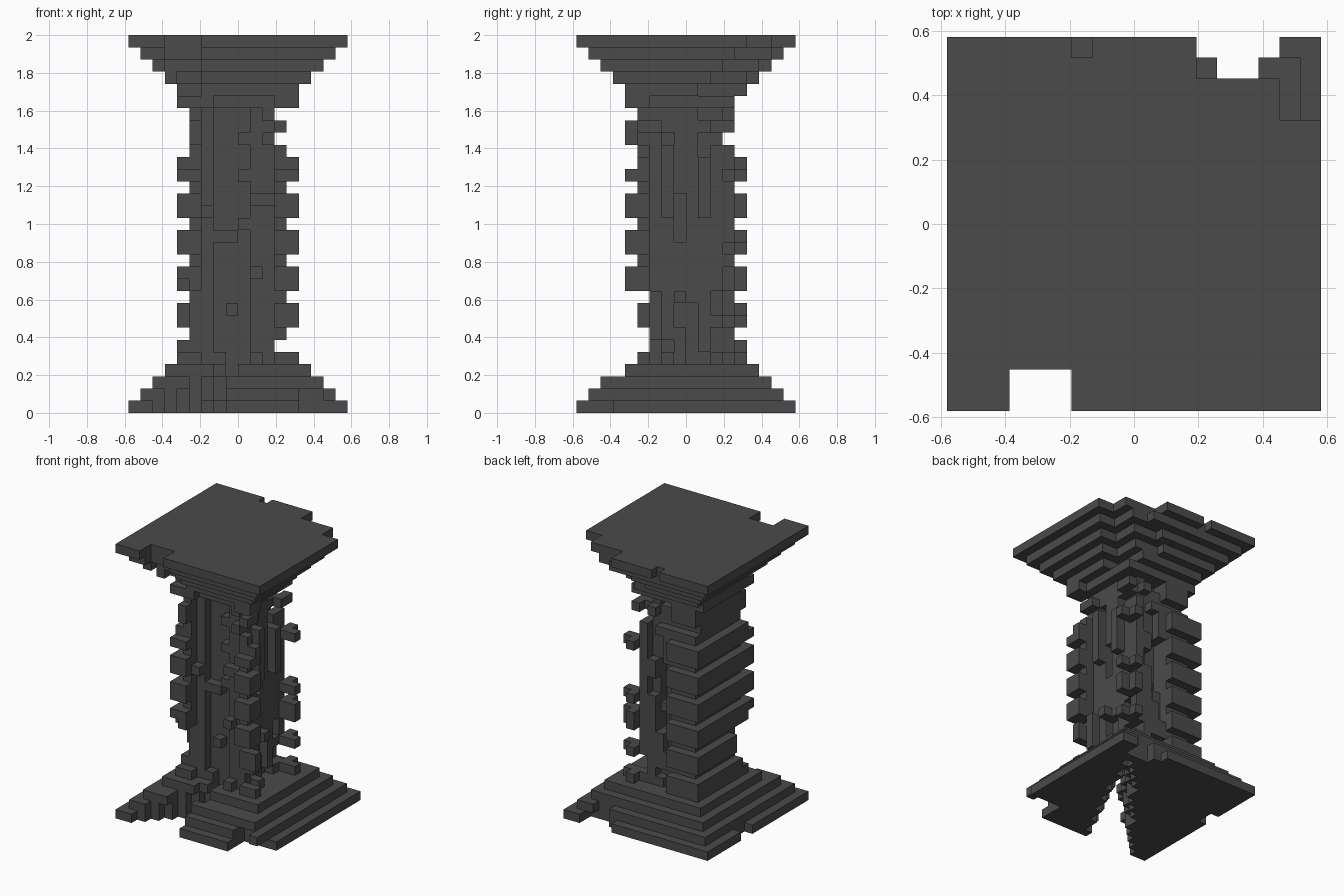
import bpy, bmesh, random

if "Cube" in bpy.data.objects:
    bpy.data.objects.remove(bpy.data.objects["Cube"], do_unlink=True)

rng = random.Random(4)
U = 2 / 31          # edge of one block
N, H = 18, 31       # blocks across and blocks high

# Single stone colour
stone = bpy.data.materials.new("dark grey stone")
stone.use_nodes = True
GREY = (0.07, 0.07, 0.07, 1)
stone.diffuse_color = GREY
stone.node_tree.nodes["Principled BSDF"].inputs["Base Color"].default_value = GREY
stone.node_tree.nodes["Principled BSDF"].inputs["Roughness"].default_value = 0.9


def half_width(k):
    """Half width of the undamaged pillar at one layer, in blocks."""
    if k < 4:
        return 9 - k
    if k > 26:
        return k - 21
    if k in (4, 5, 25, 26):
        return 5
    return 4 if k % 3 == 0 else 5


cells = set()


def remove(i0, i1, j0, j1, k0, k1):
    for i in range(i0, i1):
        for j in range(j0, j1):
            for k in range(k0, k1):
                cells.discard((i, j, k))


# Stepped foot, banded shaft and stepped head
for k in range(H):
    h = half_width(k)
    for i in range(9 - h, 9 + h):
        for j in range(9 - h, 9 + h):
            cells.add((i, j, k))

# Worn layers of the shaft
for k, front in {3: 4, 4: 5, 5: 6, 6: 6, 7: 5, 8: 5, 9: 6, 20: 5}.items():
    remove(0, N, 0, front, k, k + 1)
for k, back in {22: 12, 23: 13, 25: 13}.items():
    remove(0, N, back, N, k, k + 1)
for k, side in {22: 12, 23: 13, 24: 12}.items():
    remove(side, N, 0, N, k, k + 1)
remove(0, 5, 0, N, 22, 24)
remove(6, N, 0, 5, 22, 24)

# Broken lower part of the front corner on the -x side
remove(0, 5, 0, 7, 6, 10)
remove(0, 6, 0, 6, 5, 10)
remove(0, 5, 0, 5, 10, 11)

# Broken recess in the front, the +x side and half of the back
FRONT_DEPTH = {6: 1, 7: 2, 8: 2, 9: 2, 10: 1, 11: 1}
side_depth, back_depth = {}, {}
for k in range(4, 25):
    for i, d in FRONT_DEPTH.items():
        remove(i, i + 1, 0, 5 + d - (rng.random() < 0.12), k, k + 1)
    for j in range(6, 12):
        if j not in side_depth or rng.random() < 0.35:
            side_depth[j] = rng.choice((0, 1, 1, 1, 2))
        remove(13 - side_depth[j], N, j, j + 1, k, k + 1)
    for i in range(8, 12):
        if i not in back_depth or rng.random() < 0.35:
            back_depth[i] = rng.choice((0, 0, 1, 1, 2))
        remove(i, i + 1, 13 - back_depth[i], N, k, k + 1)

# Remnants of the bands on the broken back corner
remove(12, 14, 12, 14, 4, 25)
for k in (4, 7, 10, 11, 13, 19):
    for c in ((10, 11), (11, 11), (11, 12), (12, 12), (12, 13), (13, 12)):
        cells.add((*c, k))

# Protruding arm near the top of the shaft
for c in ((10, 10), (11, 10), (11, 11), (12, 11), (12, 12)):
    cells.add((*c, 23))

# Diagonal wedge-shaped crack through the foot
for k in range(6):
    for j in range(N if k < 2 else 11):
        lo = 2 + 0.83 * j + 0.4 * k
        hi = 8.1 + 0.47 * j - 0.5 * k
        for i in range(N):
            if lo <= i + 0.3 < hi:
                cells.discard((i, j, k))

# Chips out of the foot
remove(3, 6, 0, 2, 0, 3)
remove(14, 18, 0, 3, 0, 1)
remove(14, 16, 1, 3, 1, 2)
remove(12, 16, 17, 18, 0, 1)
remove(13, 15, 16, 18, 0, 2)
remove(0, 1, 10, 12, 0, 1)

# Chips out of the head
remove(3, 6, 0, 2, 29, 31)
remove(3, 6, 2, 3, 28, 29)
remove(4, 6, 3, 4, 27, 28)
remove(4, 6, 4, 5, 26, 27)
remove(7, 12, 4, 5, 25, 26)
remove(13, 14, 6, 14, 25, 26)
remove(6, 7, 17, 18, 30, 31)
remove(12, 16, 16, 18, 30, 31)
remove(13, 15, 16, 18, 29, 30)
remove(11, 14, 15, 16, 28, 29)
remove(10, 13, 14, 15, 27, 28)
for k in range(26, 31):
    e = 9 + half_width(k)
    remove(e - 2, e, e - 4, e, k, k + 1)

# Outward directions with the corners of each block side
SIDES = {
    (1, 0, 0): ((1, 0, 0), (1, 1, 0), (1, 1, 1), (1, 0, 1)),
    (-1, 0, 0): ((0, 0, 0), (0, 0, 1), (0, 1, 1), (0, 1, 0)),
    (0, 1, 0): ((0, 1, 0), (0, 1, 1), (1, 1, 1), (1, 1, 0)),
    (0, -1, 0): ((0, 0, 0), (1, 0, 0), (1, 0, 1), (0, 0, 1)),
    (0, 0, 1): ((0, 0, 1), (1, 0, 1), (1, 1, 1), (0, 1, 1)),
    (0, 0, -1): ((0, 0, 0), (0, 1, 0), (1, 1, 0), (1, 0, 0)),
}

# Keep only blocks joined to the core
joined, queue = {(9, 9, 15)}, [(9, 9, 15)]
while queue:
    i, j, k = queue.pop()
    for dx, dy, dz in SIDES:
        c = (i + dx, j + dy, k + dz)
        if c in cells and c not in joined:
            joined.add(c)
            queue.append(c)


def build(name, k0, k1):
    """Make one part from the exposed block sides between two layers."""
    bm = bmesh.new()
    for i, j, k in sorted(joined):
        if not k0 <= k < k1:
            continue
        for (dx, dy, dz), corners in SIDES.items():
            if (i + dx, j + dy, k + dz) not in joined:
                bm.faces.new([bm.verts.new(((i + a - 9) * U, (j + b - 9) * U, (k + c) * U))
                              for a, b, c in corners])
    bmesh.ops.remove_doubles(bm, verts=bm.verts[:], dist=0.001)
    bmesh.ops.dissolve_limit(bm, angle_limit=0.01, verts=bm.verts[:], edges=bm.edges[:])
    mesh = bpy.data.meshes.new(name)
    bm.to_mesh(mesh)
    bm.free()
    mesh.materials.append(stone)
    bpy.context.collection.objects.link(bpy.data.objects.new(name, mesh))


build("pillar_foot", 0, 4)
build("pillar_shaft", 4, 25)
build("pillar_head", 25, H)
